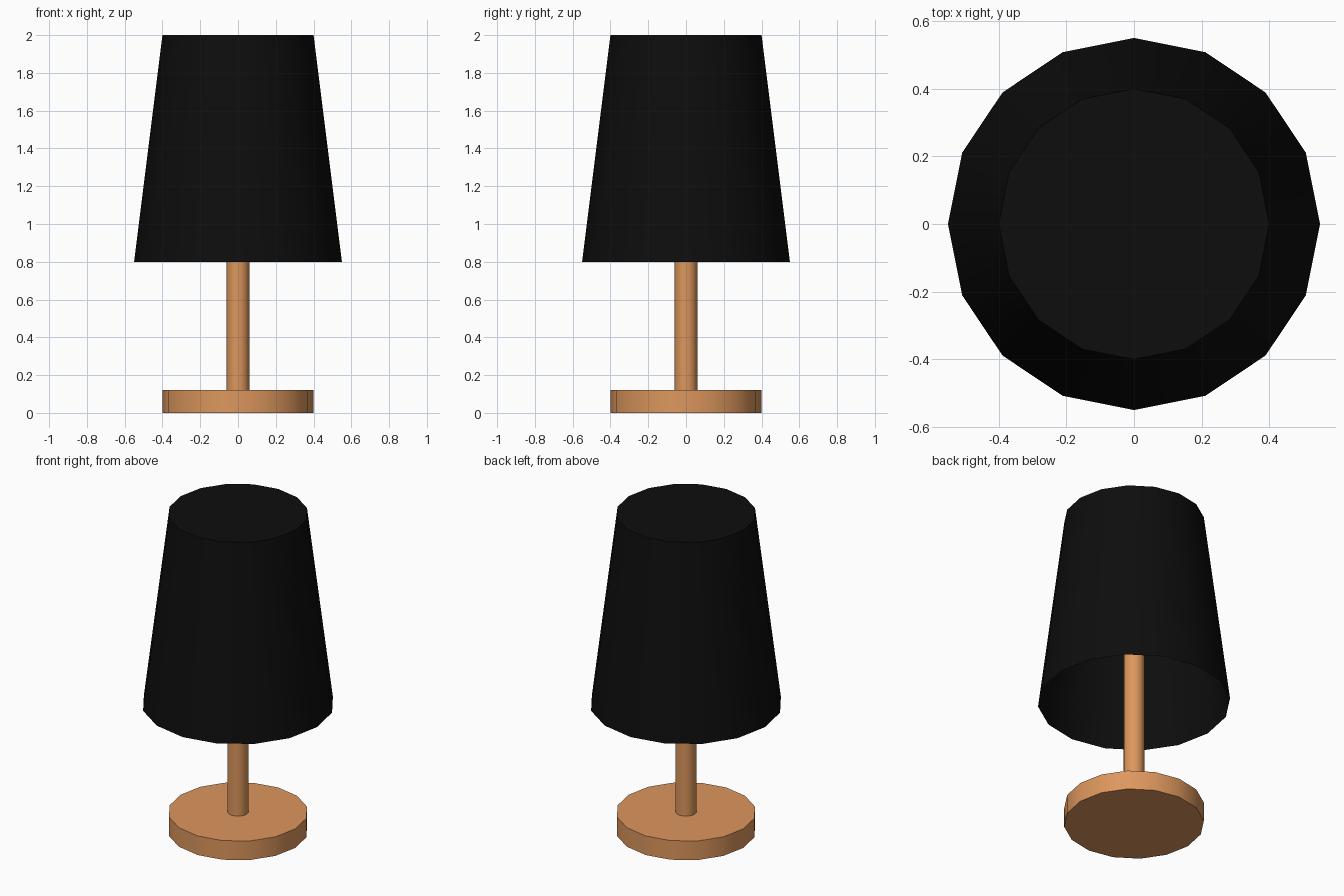
import bpy, bmesh, math

if "Cube" in bpy.data.objects:
    bpy.data.objects.remove(bpy.data.objects["Cube"])

SIDES = 16


def material(name, color):
    mat = bpy.data.materials.new(name)
    mat.diffuse_color = (*color, 1.0)
    mat.use_nodes = True
    mat.node_tree.nodes["Principled BSDF"].inputs["Base Color"].default_value = mat.diffuse_color
    return mat


def turned(name, rings, mat, cap_bottom=True, cap_top=True):
    """Round part from (radius, height) rings, with optional end caps."""
    bm = bmesh.new()
    loops = []
    for r, z in rings:
        loops.append([bm.verts.new((r * math.cos(2 * math.pi * i / SIDES),
                                    r * math.sin(2 * math.pi * i / SIDES), z))
                      for i in range(SIDES)])
    for low, high in zip(loops, loops[1:]):
        for i in range(SIDES):
            j = (i + 1) % SIDES
            bm.faces.new((low[i], low[j], high[j], high[i]))
    if cap_bottom:
        bm.faces.new(loops[0][::-1])
    if cap_top:
        bm.faces.new(loops[-1])
    mesh = bpy.data.meshes.new(name)
    bm.to_mesh(mesh)
    bm.free()
    mesh.materials.append(mat)
    obj = bpy.data.objects.new(name, mesh)
    bpy.context.collection.objects.link(obj)
    bpy.ops.object.select_all(action='DESELECT')
    obj.select_set(True)
    bpy.context.view_layer.objects.active = obj
    bpy.ops.object.shade_smooth_by_angle(angle=math.radians(40))
    return obj


wood = material("wood", (0.72, 0.31, 0.11))
black = material("black_fabric", (0.004, 0.004, 0.004))

# Round foot
turned("base", [(0.40, 0.0), (0.40, 0.12)], wood)
# Post running up inside the shade
turned("stem", [(0.06, 0.12), (0.06, 1.2)], wood)
# Tapered shade, closed on top and open below
turned("shade", [(0.55, 0.80), (0.40, 2.0)], black, cap_bottom=False)
